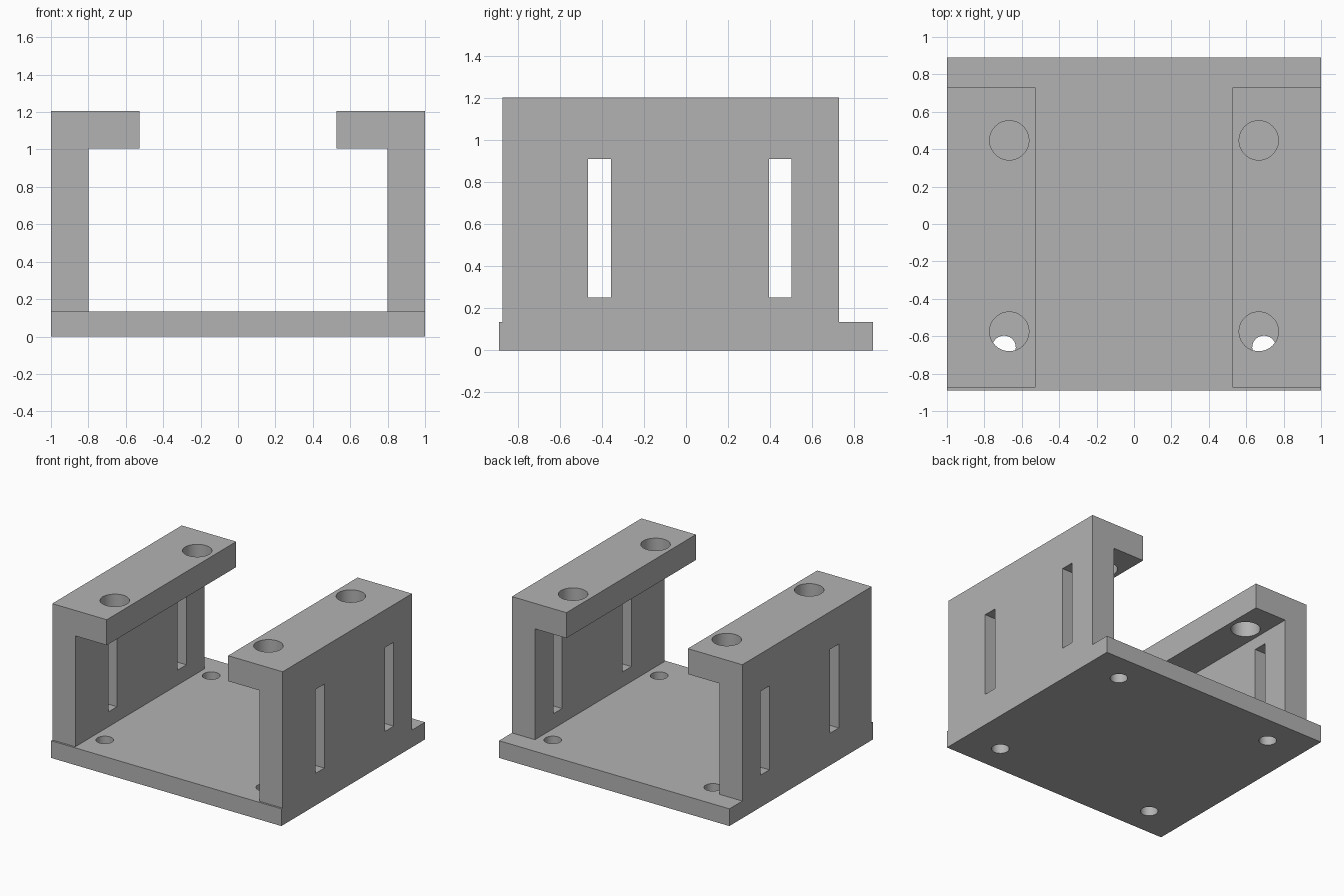
import bpy
import bmesh
from mathutils import Matrix, Vector

cube = bpy.data.objects.get("Cube")
if cube:
    bpy.data.objects.remove(cube, do_unlink=True)

grey = bpy.data.materials.new("plain grey")
grey.use_nodes = True
colour = (0.45, 0.45, 0.45, 1)
grey.diffuse_color = colour
grey.node_tree.nodes["Principled BSDF"].inputs["Base Color"].default_value = colour

BASE_TOP, WALL_TOP = 0.135, 1.205
WALL_FRONT, WALL_BACK = -0.875, 0.73


def prism(bm, profile, y0, y1):
    """Extrude an x-z profile along y."""
    face = bm.faces.new([bm.verts.new((x, y0, z)) for x, z in profile])
    new = bmesh.ops.extrude_face_region(bm, geom=[face])["geom"]
    verts = [v for v in new if isinstance(v, bmesh.types.BMVert)]
    bmesh.ops.translate(bm, verts=verts, vec=(0, y1 - y0, 0))
    bmesh.ops.recalc_face_normals(bm, faces=bm.faces)


def box(bm, low, high):
    low, high = Vector(low), Vector(high)
    mat = Matrix.Translation((low + high) / 2) @ Matrix.Diagonal((*(high - low), 1))
    bmesh.ops.create_cube(bm, size=1, matrix=mat)


def drill(bm, x, y, z0, z1, radius):
    bmesh.ops.create_cone(bm, cap_ends=True, segments=48, radius1=radius,
                          radius2=radius, depth=z1 - z0,
                          matrix=Matrix.Translation((x, y, (z0 + z1) / 2)))


def make_object(name, bm):
    mesh = bpy.data.meshes.new(name)
    bm.to_mesh(mesh)
    bm.free()
    mesh.materials.append(grey)
    obj = bpy.data.objects.new(name, mesh)
    bpy.context.scene.collection.objects.link(obj)
    return obj


def cut(obj, cutter_bm):
    """Subtract the cutter, then smooth the round holes only."""
    cutter = make_object("cutter", cutter_bm)
    cutter.hide_render = True
    mod = obj.modifiers.new("openings", "BOOLEAN")
    mod.operation, mod.solver, mod.object = "DIFFERENCE", "EXACT", cutter
    bpy.ops.object.select_all(action="DESELECT")
    obj.select_set(True)
    bpy.context.view_layer.objects.active = obj
    bpy.ops.object.modifier_apply(modifier=mod.name)
    bpy.data.objects.remove(cutter, do_unlink=True)
    bpy.ops.object.shade_smooth_by_angle()


# Base plate with four screw holes
bm = bmesh.new()
box(bm, (-1, -0.89, 0), (1, 0.89, BASE_TOP))
base = make_object("base_plate", bm)
holes = bmesh.new()
for x in (-0.695, 0.695):
    for y in (-0.66, 0.66):
        drill(holes, x, y, -0.1, 0.3, 0.063)
cut(base, holes)

# Side walls with inward flanges, two slots and two flange holes each
for name, side in (("left_bracket", 1), ("right_bracket", -1)):
    bm = bmesh.new()
    outline = [(1, BASE_TOP), (1, WALL_TOP), (0.527, WALL_TOP),
               (0.527, 1.005), (0.8, 1.005), (0.8, BASE_TOP)]
    prism(bm, [(side * x, z) for x, z in outline], WALL_FRONT, WALL_BACK)
    bracket = make_object(name, bm)
    openings = bmesh.new()
    for y in (-0.412, 0.449):
        box(openings, (side * 0.9 - 0.2, y - 0.054, 0.252),
            (side * 0.9 + 0.2, y + 0.054, 0.91))
    for y in (-0.575, 0.447):
        drill(openings, side * 0.667, y, 0.95, 1.3, 0.105)
    cut(bracket, openings)
